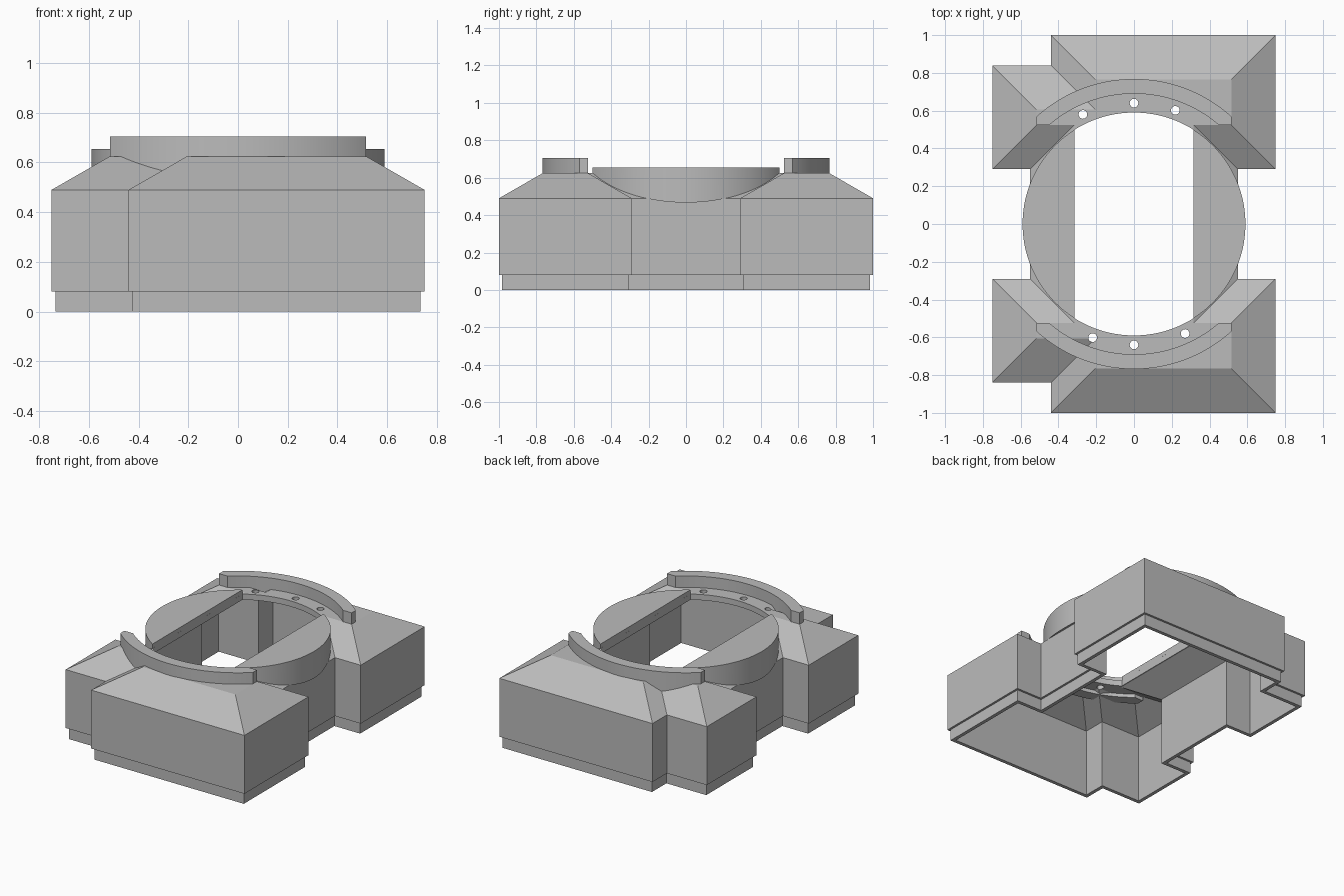
import bpy
import bmesh
from math import sin, cos, acos, asin, pi, radians

cube = bpy.data.objects.get("Cube")
if cube:
    bpy.data.objects.remove(cube, do_unlink=True)

grey = bpy.data.materials.new("plain_grey")
grey.use_nodes = True
colour = (0.5, 0.5, 0.5, 1)
grey.diffuse_color = colour
grey.node_tree.nodes["Principled BSDF"].inputs["Base Color"].default_value = colour

SLOPE = 0.575        # rise of the roof per unit inward
EAVE = 0.49          # height of the wall tops
WAIST = 0.55         # half width of the middle
OPEN_X = 0.315       # half width of the opening
PLATE_X, PLATE_Y = 0.515, 0.525
HOLE_R = 0.59
WALL = 0.04


def finish(name, bm, smooth=True):
    bmesh.ops.recalc_face_normals(bm, faces=bm.faces)
    mesh = bpy.data.meshes.new(name)
    bm.to_mesh(mesh)
    bm.free()
    mesh.materials.append(grey)
    ob = bpy.data.objects.new(name, mesh)
    bpy.context.collection.objects.link(ob)
    bpy.ops.object.select_all(action='DESELECT')
    ob.select_set(True)
    bpy.context.view_layer.objects.active = ob
    if smooth:
        bpy.ops.object.shade_smooth_by_angle(angle=radians(25))
    return ob


def prism(name, outline, bottom, top, smooth=True):
    """Extrude an outline; bottom may be a height or a function of x."""
    low = bottom if callable(bottom) else lambda x: bottom
    bm = bmesh.new()
    a = [bm.verts.new((x, y, low(x))) for x, y in outline]
    b = [bm.verts.new((x, y, top)) for x, y in outline]
    bm.faces.new(a)
    bm.faces.new(b)
    for i in range(len(a)):
        j = (i + 1) % len(a)
        bm.faces.new((a[i], a[j], b[j], b[i]))
    return finish(name, bm, smooth)


def arc(r, start, end, n=48):
    return [(r * cos(start + (end - start) * i / n),
             r * sin(start + (end - start) * i / n)) for i in range(n + 1)]


def cut(ob, cutter):
    mod = ob.modifiers.new("cut", 'BOOLEAN')
    mod.operation, mod.solver, mod.object = 'DIFFERENCE', 'EXACT', cutter
    bpy.ops.object.select_all(action='DESELECT')
    ob.select_set(True)
    bpy.context.view_layer.objects.active = ob
    bpy.ops.object.modifier_apply(modifier=mod.name)
    bpy.data.objects.remove(cutter, do_unlink=True)


# Footprint of the housing, counter-clockwise: rear half, then its mirror
rear = [(WAIST, 0.29), (0.75, 0.29), (0.75, 1), (-0.44, 1),
        (-0.44, 0.84), (-0.75, 0.84), (-0.75, 0.29), (-WAIST, 0.29)]
footprint = rear + [(x, -y) for x, y in reversed(rear)]


def inset(d):
    """Move every axis-aligned edge of the footprint inward by d."""
    out = []
    n = len(footprint)
    for i, p in enumerate(footprint):
        x, y = p
        for a, b in ((footprint[i - 1], p), (p, footprint[(i + 1) % n])):
            if abs(a[0] - b[0]) < 1e-6:
                x += -d if b[1] > a[1] else d
            else:
                y += d if b[0] > a[0] else -d
        out.append((x, y))
    return out


# Housing: a hollow shell lofted through inset footprints, outside then inside
levels = [(0.015, 0), (0.015, 0.08), (0, 0.08), (0, EAVE), (0.235, 0.625),
          (0.225, 0.585), (WALL, 0.48), (WALL, 0)]
bm = bmesh.new()
rings = [[bm.verts.new((x, y, z)) for x, y in inset(d)] for d, z in levels]
for k, ring in enumerate(rings):
    if k == 4:
        # plateau, top and underside
        bm.faces.new(ring)
        bm.faces.new(rings[5])
        continue
    nxt = rings[(k + 1) % len(rings)]
    for i in range(len(ring)):
        j = (i + 1) % len(ring)
        bm.faces.new((ring[i], ring[j], nxt[j], nxt[i]))
housing = finish("housing", bm, smooth=False)

# Central opening: straight sides with round ends
t = acos(OPEN_X / HOLE_R)
opening = arc(HOLE_R, t, pi - t) + arc(HOLE_R, pi + t, 2 * pi - t)
cut(housing, prism("opening_cutter", opening, 0.3, 0.9, smooth=False))
# Clear the middle between the two plateaus
slot = [(sx * (OPEN_X - 0.001), sy * 0.48)
        for sx, sy in ((1, 1), (-1, 1), (-1, -1), (1, -1))]
cut(housing, prism("slot_cutter", slot, 0.3, 0.9, smooth=False))

# Bolt holes in the ledges, the front set turned half round from the rear
for turn in (0, 180):
    for angle in (70, 90, 115):
        a = radians(angle + turn)
        cx, cy = 0.64 * cos(a), 0.64 * sin(a)
        circle = [(cx + x, cy + y) for x, y in arc(0.023, 0, 2 * pi, 20)[:-1]]
        cut(housing, prism("bolt_cutter", circle, 0.3, 0.9, smooth=False))

# Side plates: circle segments resting on the sloping middle roofs
for side, name in ((1, "left_side_plate"), (-1, "right_side_plate")):
    outline = [(side * x, y) for x, y in arc(HOLE_R, -t, t)]
    prism(name, outline, lambda x: EAVE + SLOPE * (WAIST - abs(x)), 0.655)

# Raised arc rims, trimmed to the plateau
R_OUT, R_IN = 0.768, 0.69
a_out, a_in = acos(PLATE_X / R_OUT), asin(PLATE_Y / R_IN)
rim = (arc(R_OUT, a_out, pi - a_out) + [(-PLATE_X, PLATE_Y)]
       + arc(R_IN, pi - a_in, a_in) + [(PLATE_X, PLATE_Y)])
for side, name in ((1, "rear_rim"), (-1, "front_rim")):
    prism(name, [(x, side * y) for x, y in rim], 0.56, 0.705)
